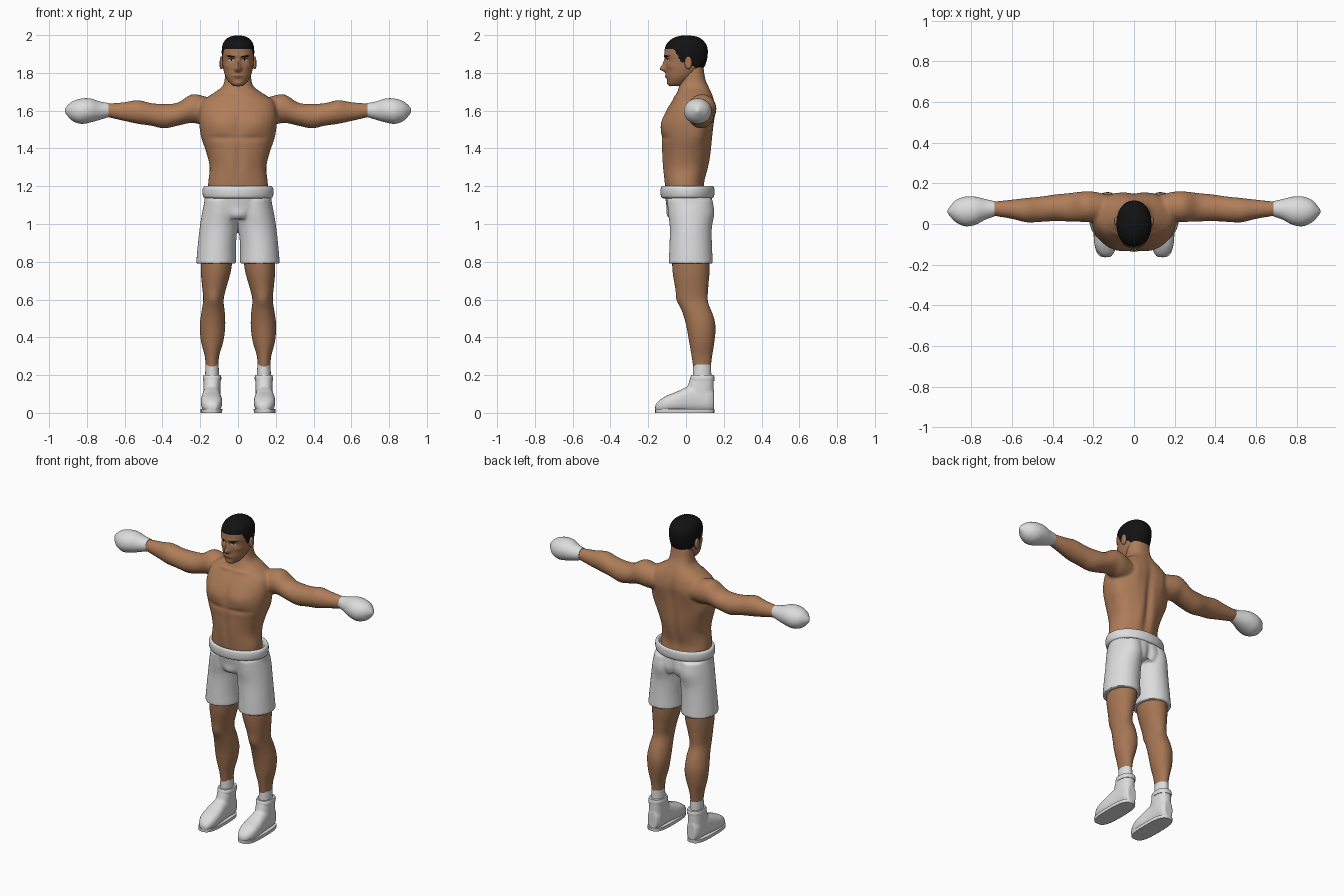
import bpy, bmesh, math
from mathutils import Vector
from mathutils.bvhtree import BVHTree

default_cube = bpy.data.objects.get("Cube")
if default_cube:
    bpy.data.objects.remove(default_cube, do_unlink=True)


def material(name, red, green, blue):
    mat = bpy.data.materials.new(name)
    mat.use_nodes = True
    color = (red, green, blue, 1)
    mat.diffuse_color = color
    shader = mat.node_tree.nodes["Principled BSDF"]
    shader.inputs["Base Color"].default_value = color
    shader.inputs["Roughness"].default_value = 0.8
    return mat


SKIN = material("skin", 0.43, 0.205, 0.10)
TAN = material("darker skin", 0.38, 0.18, 0.088)
WHITE = material("white cloth", 0.72, 0.72, 0.72)
BLACK = material("black hair", 0.006, 0.006, 0.006)
LIP = material("lips", 0.22, 0.085, 0.05)
EYE = material("eye white", 0.6, 0.57, 0.52)

PLACE = {"x": lambda t, a, b: (t, a, b),
         "y": lambda t, a, b: (a, t, b),
         "z": lambda t, a, b: (a, b, t)}


def spline(p, q, r, s, u):
    """Catmull-Rom blend of four section rows."""
    return [0.5 * (2 * b + (c - a) * u + (2 * a - 5 * b + 4 * c - d) * u * u
                   + (3 * b - a - 3 * c + d) * u ** 3) for a, b, c, d in zip(p, q, r, s)]


def loft(bm, axis, rows, side=1, segments=32, steps=4, power=2.0):
    """Skin rounded sections; a row is position, then min and max on both cross axes."""
    padded = [rows[0]] + list(rows) + [rows[-1]]
    sections = []
    for i in range(len(rows) - 1):
        for k in range(steps):
            sections.append(spline(*padded[i:i + 4], k / steps))
    sections.append(rows[-1])
    rings = []
    for t, a0, a1, b0, b1 in sections:
        ring = []
        for k in range(segments):
            angle = math.tau * k / segments
            c, s = math.cos(angle), math.sin(angle)
            c = math.copysign(abs(c) ** (2 / power), c)
            s = math.copysign(abs(s) ** (2 / power), s)
            x, y, z = PLACE[axis](t, (a0 + a1) / 2 + c * (a1 - a0) / 2,
                                  (b0 + b1) / 2 + s * (b1 - b0) / 2)
            ring.append(bm.verts.new((x * side, y, z)))
        rings.append(ring)
    for low, high in zip(rings, rings[1:]):
        for k in range(segments):
            j = (k + 1) % segments
            bm.faces.new((low[k], low[j], high[j], high[k]))
    bm.faces.new(rings[0])
    bm.faces.new(rings[-1])


def ellipsoid(bm, centre, radii):
    made = bmesh.ops.create_uvsphere(bm, u_segments=20, v_segments=12, radius=1)
    for v in made["verts"]:
        v.co = Vector(c + r * p for c, r, p in zip(centre, radii, v.co))


def finish(name, bm, mat, voxel=0, bumps=(), angle=50):
    """Make the object, weld overlapping parts, then swell or dent it."""
    bmesh.ops.recalc_face_normals(bm, faces=bm.faces)
    mesh = bpy.data.meshes.new(name)
    bm.to_mesh(mesh)
    bm.free()
    obj = bpy.data.objects.new(name, mesh)
    bpy.context.collection.objects.link(obj)
    if voxel:
        weld = obj.modifiers.new("weld", "REMESH")
        weld.mode = "VOXEL"
        weld.voxel_size = voxel
        soften = obj.modifiers.new("soften", "SMOOTH")
        soften.iterations = 4
        graph = bpy.context.evaluated_depsgraph_get()
        mesh = bpy.data.meshes.new_from_object(obj.evaluated_get(graph))
        obj.modifiers.clear()
        obj.data = mesh
    mesh.materials.clear()
    mesh.materials.append(mat)
    for centre, radii, amount in bumps:
        normals = [v.normal.copy() for v in mesh.vertices]
        for v, normal in zip(mesh.vertices, normals):
            place = (abs(v.co.x), v.co.y, v.co.z)
            d = sum(((p - c) / r) ** 2 for p, c, r in zip(place, centre, radii))
            if d < 6:
                v.co += normal * amount * math.exp(-d)
        mesh.update()
    bpy.ops.object.select_all(action="DESELECT")
    obj.select_set(True)
    bpy.context.view_layer.objects.active = obj
    bpy.ops.object.shade_smooth_by_angle(angle=math.radians(angle))
    return obj


SIDES = (("left", 1), ("right", -1))

# Torso, neck and arms welded into one skin
bm = bmesh.new()
torso = [(1.15, .16, -.105, .1), (1.22, .158, -.113, .095), (1.3, .15, -.12, .112),
         (1.38, .168, -.125, .13), (1.46, .192, -.13, .14), (1.54, .205, -.125, .148),
         (1.6, .205, -.105, .155), (1.65, .19, -.075, .15), (1.69, .135, -.05, .138),
         (1.725, .085, -.038, .122), (1.77, .07, -.025, .102), (1.84, .066, -.02, .092)]
loft(bm, "z", [(z, -w, w, f, b) for z, w, f, b in torso], power=2.3)
arm = [(.1, .03, .13, 1.54, 1.65), (.19, .01, .158, 1.53, 1.68), (.25, .01, .16, 1.535, 1.685),
       (.32, .012, .152, 1.52, 1.642), (.39, .014, .145, 1.506, 1.636),
       (.46, .01, .135, 1.52, 1.64), (.53, .008, .128, 1.53, 1.656),
       (.6, .025, .12, 1.545, 1.645), (.71, .043, .108, 1.57, 1.636)]
for _, side in SIDES:
    loft(bm, "x", arm, side)
muscles = [((.085, -.12, 1.525), (.075, .06, .05), .011),     # chest
           ((0, -.12, 1.53), (.016, .06, .08), -.007),        # breastbone
           ((.08, -.125, 1.455), (.09, .05, .014), -.006),    # under chest
           ((0, -.12, 1.33), (.012, .05, .1), -.006),         # belly line
           ((.045, -.12, 1.33), (.03, .05, .1), .004),        # belly
           ((0, .14, 1.44), (.022, .06, .2), -.013),          # spine
           ((.1, .15, 1.57), (.05, .05, .07), .008),          # shoulder blades
           ((.045, .11, 1.3), (.03, .05, .1), .007),          # lower back
           ((.175, .06, 1.48), (.04, .06, .07), .008),        # flanks
           ((.06, -.06, 1.675), (.06, .03, .008), .006)]      # collar bones
finish("torso_and_arms", bm, SKIN, voxel=.009, bumps=muscles)

# Head with facial relief
bm = bmesh.new()
skull = [(1.73, .022, -.085, -.03), (1.742, .04, -.094, 0), (1.765, .058, -.1, .03),
         (1.79, .07, -.104, .06), (1.825, .079, -.106, .092), (1.86, .083, -.109, .108),
         (1.9, .086, -.114, .115), (1.94, .084, -.109, .112), (1.97, .071, -.088, .092),
         (1.99, .046, -.054, .062), (1.999, .01, -.012, .014)]
loft(bm, "z", [(z, -w, w, f, b) for z, w, f, b in skull], segments=96, steps=6, power=2.15)
relief = [((0, -.11, 1.822), (.014, .05, .015), .032),        # nose tip
          ((0, -.11, 1.848), (.01, .05, .022), .014),         # nose bridge
          ((.034, -.1, 1.868), (.02, .04, .011), -.008),      # eye sockets
          ((.03, -.11, 1.892), (.03, .04, .009), .004),       # brow
          ((.055, -.08, 1.835), (.02, .03, .014), .004),      # cheek bones
          ((0, -.1, 1.782), (.024, .04, .011), .006),         # mouth
          ((0, -.09, 1.746), (.022, .03, .012), .006)]        # chin
head = finish("head", bm, TAN, bumps=relief)

# Hair: head faces above a hairline that drops towards the nape
HAIRLINE = [(-.2, 1.932), (-.065, 1.925), (-.045, 1.895), (-.025, 1.855),
            (.03, 1.845), (.06, 1.812), (.2, 1.79)]


def hairline(y):
    for (y0, z0), (y1, z1) in zip(HAIRLINE, HAIRLINE[1:]):
        if y <= y1:
            return z0 + (z1 - z0) * (y - y0) / (y1 - y0)


head.data.materials.append(BLACK)
for face in head.data.polygons:
    if face.center.z > hairline(face.center.y):
        face.material_index = 1

# Eyes, brows and mouth: thin plates laid on the face
surface = BVHTree.FromPolygons([v.co for v in head.data.vertices],
                               [p.vertices for p in head.data.polygons])


def plate(name, mat, x0, x1, z0, z1, height, lift=.002):
    bm = bmesh.new()
    count = 12
    rows = []
    for i in range(count + 1):
        u = i / count
        x, z = x0 + (x1 - x0) * u, z0 + (z1 - z0) * u
        half = height * math.sin(math.pi * (.04 + .92 * u)) / 2
        row = []
        for level in (-1, 0, 1):
            hit = surface.ray_cast(Vector((x, -1, z + level * half)), Vector((0, 1, 0)))[0]
            row.append(bm.verts.new(hit - Vector((0, lift, 0))))
        rows.append(row)
    for a, b in zip(rows, rows[1:]):
        for k in range(2):
            bm.faces.new((a[k], b[k], b[k + 1], a[k + 1]))
    finish(name, bm, mat)


for label, side in SIDES:
    plate(label + "_eye", EYE, .02 * side, .05 * side, 1.867, 1.868, .011)
    plate(label + "_iris", BLACK, .03 * side, .04 * side, 1.868, 1.868, .01, .003)
    plate(label + "_eyelid", BLACK, .017 * side, .054 * side, 1.874, 1.874, .004, .003)
    plate(label + "_eyebrow", BLACK, .012 * side, .064 * side, 1.884, 1.891, .011)
    bm = bmesh.new()
    ellipsoid(bm, (.088 * side, .012, 1.853), (.013, .02, .034))
    finish(label + "_ear", bm, TAN, bumps=[((.1, .01, 1.855), (.012, .011, .018), -.007)])
plate("mouth", LIP, -.028, .028, 1.78, 1.78, .014)

# Shorts: hips and two wide legs, with a padded waistband
bm = bmesh.new()
loft(bm, "z", [(1.03, -.165, .165, -.08, .13), (1.08, -.182, .182, -.1, .145),
               (1.17, -.172, .172, -.115, .135)])
for _, side in SIDES:
    loft(bm, "z", [(.79, .01, .222, -.092, .143), (.88, .011, .214, -.088, .138),
                   (.98, .003, .203, -.086, .136), (1.06, -.005, .19, -.095, .142),
                   (1.13, 0, .175, -.1, .138)], side)
finish("shorts", bm, WHITE, voxel=.008, bumps=[
    ((.09, .14, 1.06), (.06, .06, .06), .008), ((0, .14, 1.06), (.02, .08, .08), -.012),
    ((0, -.09, 1.05), (.04, .05, .025), .012)])
bm = bmesh.new()
band = [(1.135, .165), (1.142, .182), (1.165, .188), (1.19, .186), (1.2, .176),
        (1.195, .166), (1.17, .158)]
loft(bm, "z", [(z, -w, w, .008 - w * .76, .008 + w * .76) for z, w in band], segments=48)
finish("waistband", bm, WHITE)

for label, side in SIDES:
    # Gloves
    bm = bmesh.new()
    loft(bm, "x", [(.685, .038, .112, 1.566, 1.64), (.73, .022, .122, 1.552, 1.648),
                   (.78, -.004, .134, 1.538, 1.664), (.83, -.011, .135, 1.53, 1.664),
                   (.875, .008, .118, 1.545, 1.65), (.905, .038, .086, 1.575, 1.625),
                   (.917, .056, .068, 1.594, 1.606)], side)
    finish(label + "_glove", bm, WHITE)

    # Legs
    bm = bmesh.new()
    loft(bm, "z", [(.22, .106, .168, .042, .128), (.3, .1, .176, .03, .138),
                   (.38, .078, .196, .016, .15), (.46, .068, .202, .002, .155),
                   (.53, .07, .194, -.018, .142), (.6, .076, .184, -.045, .118),
                   (.67, .06, .19, -.058, .118), (.76, .036, .197, -.072, .125),
                   (.9, .02, .195, -.075, .125)], side)
    finish(label + "_leg", bm, TAN, bumps=[
        ((.13, -.04, .6), (.03, .03, .03), .006), ((.13, .12, .56), (.02, .05, .05), -.006),
        ((.1, .14, .43), (.03, .05, .06), .005)])

    # Socks
    bm = bmesh.new()
    loft(bm, "z", [(.15, .1, .174, .036, .135), (.2, .1, .174, .036, .134),
                   (.255, .103, .172, .039, .132)], side)
    finish(label + "_sock", bm, WHITE)

    # Shoes: foot and ankle welded, with a cuff and a flat sole
    bm = bmesh.new()
    loft(bm, "y", [(-.163, .115, .15, .008, .04), (-.145, .1, .175, .005, .064),
                   (-.105, .086, .194, .005, .09), (-.05, .084, .197, .005, .112),
                   (.0, .09, .192, .005, .135), (.06, .094, .186, .005, .15),
                   (.12, .096, .182, .005, .14), (.148, .11, .168, .01, .12)], side, power=2.5)
    loft(bm, "z", [(.06, .094, .184, 0, .147), (.13, .093, .184, .006, .147),
                   (.195, .092, .182, .026, .147)], side, power=2.4)
    finish(label + "_shoe", bm, WHITE, voxel=.007)
    bm = bmesh.new()
    loft(bm, "z", [(.17, .09, .185, .022, .15), (.185, .088, .186, .022, .151),
                   (.2, .092, .182, .028, .148)], side, power=2.4)
    finish(label + "_shoe_cuff", bm, WHITE)
    bm = bmesh.new()
    loft(bm, "z", [(0, .084, .198, -.163, .15), (.02, .083, .199, -.164, .151)],
         side, steps=1, power=3)
    finish(label + "_sole", bm, WHITE, angle=30)
